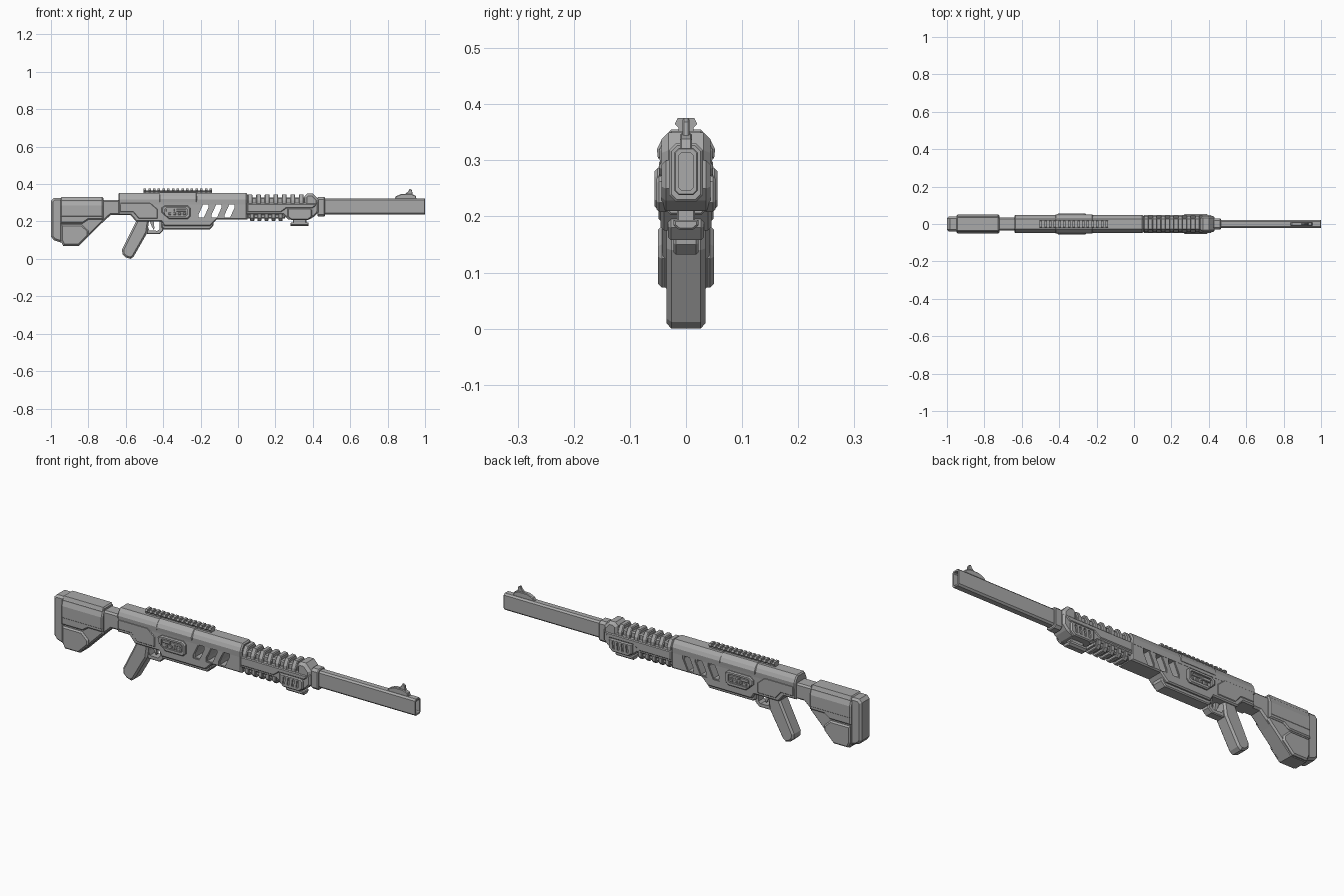
import bpy, bmesh

if "Cube" in bpy.data.objects:
    bpy.data.objects.remove(bpy.data.objects["Cube"], do_unlink=True)

grey = bpy.data.materials.new("plain grey")
grey.use_nodes = True
grey.diffuse_color = (0.4, 0.4, 0.4, 1)
grey.node_tree.nodes["Principled BSDF"].inputs["Base Color"].default_value = (0.4, 0.4, 0.4, 1)


def extrude(name, start, end, axis, chamfer, ends):
    """Solid between two matching outlines; the rims listed in ends are chamfered."""
    bm = bmesh.new()
    a = [bm.verts.new(p) for p in start]
    b = [bm.verts.new(p) for p in end]
    bm.faces.new(a)
    bm.faces.new(b)
    for i in range(len(a)):
        j = (i + 1) % len(a)
        bm.faces.new((a[i], a[j], b[j], b[i]))
    bmesh.ops.recalc_face_normals(bm, faces=bm.faces)
    if chamfer:
        rim = [e for e in bm.edges
               if any(all(abs(v.co[axis] - c) < 1e-5 for v in e.verts) for c in ends)]
        bmesh.ops.bevel(bm, geom=rim, offset=chamfer, segments=1, profile=0.5,
                        affect='EDGES', clamp_overlap=True)
    mesh = bpy.data.meshes.new(name)
    bm.to_mesh(mesh)
    bm.free()
    mesh.materials.append(grey)
    obj = bpy.data.objects.new(name, mesh)
    bpy.context.collection.objects.link(obj)
    return obj


def plate(name, pts, y0, y1, chamfer=0.0, ends=None):
    """Side outline (x, z) extruded across the width."""
    return extrude(name, [(x, y0, z) for x, z in pts], [(x, y1, z) for x, z in pts],
                   1, chamfer, ends or (y0, y1))


def slab(name, pts, half, chamfer=0.0):
    return plate(name, pts, -half, half, chamfer)


def sides(name, pts, y0, y1, chamfer=0.0):
    """Matching plates on both sides, chamfered on the outer rim."""
    return [plate(side + "_" + name, pts, s * y0, s * y1, chamfer, (s * y1,))
            for side, s in (("left", 1), ("right", -1))]


def bar(name, half, x0, x1, chamfer=0.0):
    """Half cross-section (y, z), mirrored and extruded lengthwise."""
    ring = half + [(-y, z) for y, z in reversed(half)]
    return extrude(name, [(x0, y, z) for y, z in ring], [(x1, y, z) for y, z in ring],
                   0, chamfer, (x0, x1))


def rect(x0, x1, z0, z1, c=0.0):
    if not c:
        return [(x0, z0), (x1, z0), (x1, z1), (x0, z1)]
    return [(x0 + c, z0), (x1 - c, z0), (x1, z0 + c), (x1, z1 - c),
            (x1 - c, z1), (x0 + c, z1), (x0, z1 - c), (x0, z0 + c)]


def box_section(w, z0, z1, c):
    return [(w - c, z0), (w, z0 + c), (w, z1 - c), (w - c, z1)]


def cut(obj, cutter):
    cutter.hide_render = True
    mod = obj.modifiers.new("cut", 'BOOLEAN')
    mod.operation, mod.solver, mod.object = 'DIFFERENCE', 'EXACT', cutter
    bpy.context.view_layer.objects.active = obj
    bpy.ops.object.modifier_apply(modifier=mod.name)
    bpy.data.objects.remove(cutter, do_unlink=True)


# Stock: butt pad, main body, raised top cover and lower side panels
slab("butt_pad", [(-1, .12), (-.985, .1), (-.94, .085), (-.94, .325), (-.985, .325),
                  (-1, .31)], .04, .01)
slab("stock_body", [(-.95, .1), (-.935, .07), (-.85, .07), (-.72, .2), (-.72, .32),
                    (-.95, .32)], .042, .008)
bar("stock_top_cover", [(.044, .22), (.05, .228), (.05, .285), (.034, .33)], -.95, -.72, .006)
sides("stock_step", [(-.95, .19), (-.83, .19), (-.80, .21), (-.72, .21), (-.72, .25),
                     (-.95, .25)], .03, .049, .006)
sides("stock_lower_panel", [(-.945, .1), (-.932, .073), (-.852, .073), (-.80, .125),
                            (-.80, .15), (-.835, .183), (-.945, .183)], .03, .05, .007)
slab("stock_neck", [(-.74, .18), (-.68, .235), (-.6, .235), (-.6, .315), (-.74, .315)],
     .036, .008)

# Receiver
bar("upper_receiver", [(.046, .29), (.048, .318), (.04, .335), (.027, .352)],
    -.64, .05, .006)
lower = slab("lower_receiver", [(-.64, .235), (-.575, .235), (-.545, .2), (-.41, .2),
                                (-.395, .175), (-.15, .175), (-.115, .21), (.05, .21),
                                (.05, .315), (-.64, .315)], .045, .006)
slab("receiver_floor", [(-.41, .17), (-.395, .158), (-.15, .158), (-.13, .18),
                        (-.13, .2), (-.41, .2)], .032, .005)
bar("ejection_cover", [(.05, .303), (.052, .32), (.043, .337), (.026, .355)],
    -.42, -.22, .004)
sides("rear_side_panel", [(-.63, .25), (-.56, .25), (-.53, .215), (-.43, .215),
                          (-.43, .265), (-.47, .3), (-.63, .3)], .04, .048, .003)

# Three slanted openings through the receiver
slot = [(-.026, -.035), (.002, -.035), (.026, .018), (.026, .035), (-.002, .035),
        (-.026, -.018)]
for cx in (-.185, -.115, -.045):
    cut(lower, slab("slot_cutter", [(cx + x, .255 + z) for x, z in slot], .1))
    rim = [(cx + x * 1.25, .255 + z * 1.15) for x, z in slot]
    for cutter in sides("slot_rim_cutter", rim, .041, .1):
        cut(lower, cutter)

# Side port frames with a recessed bolt
for frame, s in zip(sides("port_frame", [(-.41, .25), (-.37, .213), (-.27, .213),
                    (-.255, .228), (-.255, .272), (-.27, .286), (-.39, .286),
                    (-.41, .272)], .04, .056, .005), (1, -1)):
    cut(frame, plate("port_cutter", rect(-.39, -.272, .23, .272, .006), s * .047, s * .1))
sides("port_bolt", rect(-.385, -.34, .252, .268), .04, .054, .002)
sides("port_bar", rect(-.33, -.277, .254, .266), .04, .052, .002)
for i in range(4):
    x = -.372 + i * .026
    sides("port_rib_%d" % i, rect(x, x + .015, .234, .247), .04, .052, .002)

# Top rail with teeth
bar("rail_base", [(.013, .345), (.013, .36), (.018, .366)], -.505, -.14)
for i in range(15):
    x = -.505 + i * .0252
    bar("rail_tooth_%d" % i, [(.013, .358), (.02, .365), (.015, .375)], x, x + .0135)

# Grip, trigger guard and trigger
slab("grip", [(-.54, .21), (-.62, .05), (-.618, .025), (-.6, .008), (-.575, 0),
              (-.558, .012), (-.485, .14), (-.475, .21)], .035, .009)
guard = slab("trigger_guard", [(-.53, .21), (-.5, .14), (-.48, .132), (-.42, .132),
                               (-.4, .15), (-.395, .21)], .022, .004)
cut(guard, slab("guard_cutter", [(-.49, .202), (-.475, .152), (-.43, .15), (-.419, .16),
                                 (-.419, .202)], .1))
slab("trigger", [(-.475, .21), (-.462, .175), (-.45, .155), (-.447, .165),
                 (-.452, .21)], .008)

# Fore-end
slab("fore_end_body", [(.04, .235), (.24, .235), (.27, .21), (.38, .21), (.41, .228),
                       (.43, .25), (.43, .3), (.04, .3)], .044, .008)
slab("fore_end_core", rect(.04, .36, .28, .328), .033, .006)
slab("fore_end_keel", rect(.05, .25, .215, .25), .032, .005)
for i in range(7):
    x = .052 + i * .0455
    bar("upper_rib_%d" % i, [(.044, .285), (.044, .312), (.026, .345)], x, x + .026, .004)
for i in range(5):
    x = .065 + i * .038
    bar("lower_rib_%d" % i, [(.028, .203), (.042, .218), (.042, .25)], x, x + .022, .003)
sides("side_rail", [(.05, .25), (.23, .25), (.26, .272), (.4, .272), (.415, .285),
                    (.415, .295), (.05, .295)], .035, .048, .004)
slab("front_cap", [(.355, .28), (.43, .28), (.43, .318), (.4, .35), (.37, .35),
                   (.355, .335)], .044, .013)

# Vented side blocks and the mount below
for block, s in zip(sides("vent_block", [(.265, .225), (.285, .208), (.375, .208),
                    (.395, .225), (.395, .262), (.385, .272), (.265, .272)],
                    .035, .053, .005), (1, -1)):
    for i in range(4):
        x = .284 + i * .025
        cut(block, plate("vent_cutter", [(x, .224), (x + .011, .224), (x + .016, .26),
                                         (x + .005, .26)], s * .046, s * .1))
slab("lower_mount", [(.295, .182), (.365, .182), (.365, .215), (.295, .215)], .016, .003)
bar("mount_foot", [(.012, .176), (.022, .184), (.022, .194)], .28, .378, .003)

# Collar and hollow barrel
bar("barrel_collar", box_section(.03, .226, .33, .012), .425, .465, .004)
barrel = bar("barrel", box_section(.021, .238, .322, .008), .45, 1, .002)
cut(barrel, bar("bore_cutter", box_section(.0135, .247, .313, .005), .9, 1.1))

# Front sight
slab("sight_base", [(.835, .318), (.955, .318), (.95, .338), (.925, .348), (.875, .348),
                    (.845, .335)], .011, .003)
slab("sight_post", [(.885, .34), (.935, .34), (.93, .368), (.918, .375), (.91, .36)],
     .006, .002)
